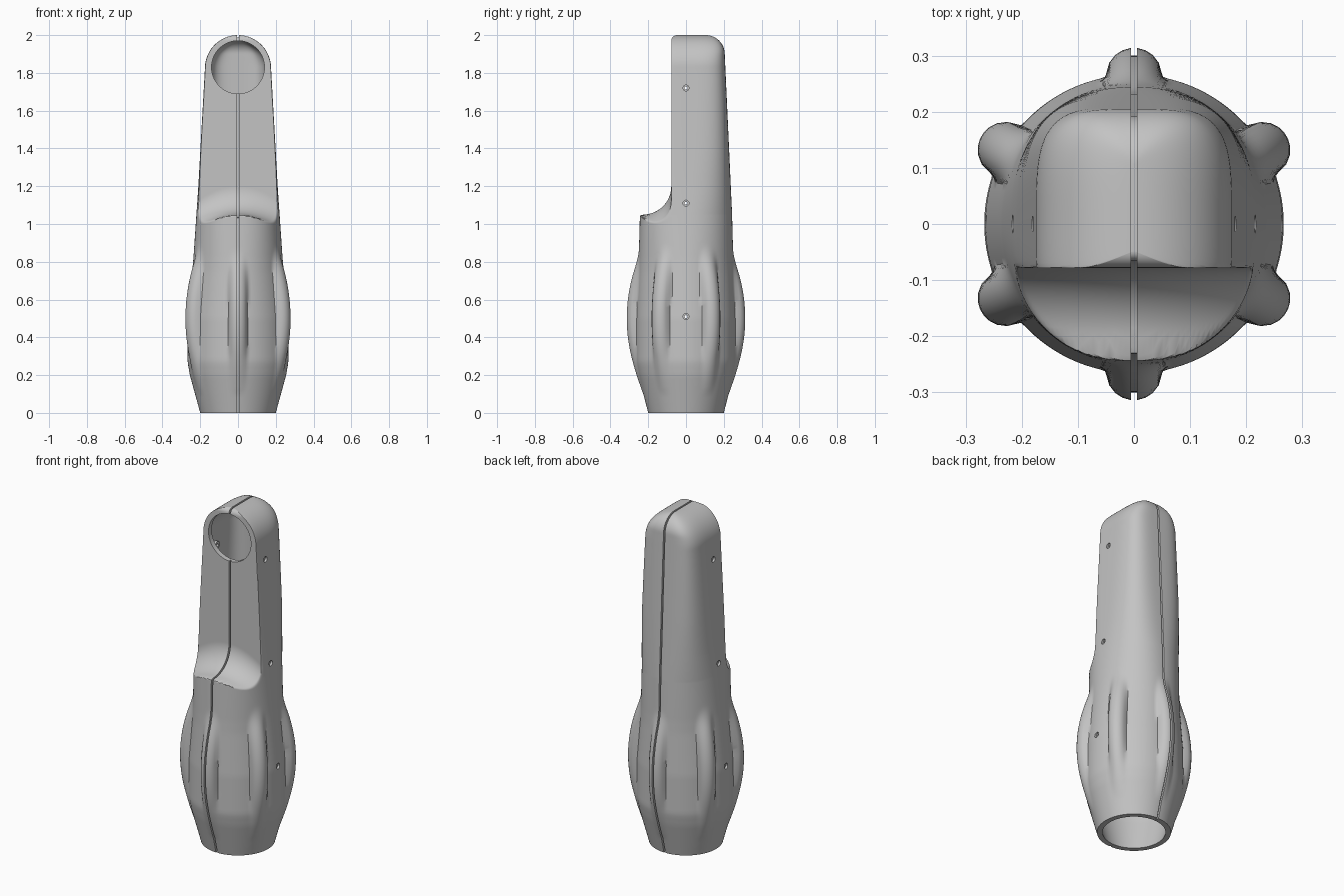
import bpy, bmesh
from math import sin, cos, pi, sqrt, atan2, radians
from mathutils import Matrix

if "Cube" in bpy.data.objects:
    bpy.data.objects.remove(bpy.data.objects["Cube"])

GREY = (0.55, 0.55, 0.55, 1)
mat = bpy.data.materials.new("plain grey plastic")
mat.use_nodes = True
mat.diffuse_color = GREY
mat.node_tree.nodes["Principled BSDF"].inputs["Base Color"].default_value = GREY

WALL, SEGS, ARCH, ARCH_Z = 0.03, 144, 0.175, 1.825
WIDTH = [(0, .2), (.2, .255), (.27, .267), (.5, .265), (.82, .236), (1.2, .21), (ARCH_Z, ARCH)]
DEPTH = [(0, .2), (.2, .252), (.27, .266), (.5, .266), (.82, .25), (1.05, .244), (1.9, .205)]
SQUARE = [(0, 2), (.75, 2), (1.05, 2.3), (1.4, 3.2), (1.9, 4)]


def lerp(table, z):
    if z <= table[0][0]:
        return table[0][1]
    for (z0, v0), (z1, v1) in zip(table, table[1:]):
        if z <= z1:
            return v0 + (v1 - v0) * (z - z0) / (z1 - z0)
    return table[-1][1]


def smooth_max(a, b, k):
    h = max(k - abs(a - b), 0) / k
    return max(a, b) + h * h * k / 4


def arc(r, d):
    return sqrt(max(r * r - d * d, 0))


def front_limit(x, z, t):
    """Flat front of the neck, scooping out into the thumb ledge."""
    if z > 1.97:
        return -.048 - arc(.03 - t, z - 1.97)
    drop = z + t + .07 * (x / .2) ** 2
    u = max(0, (1.2 - drop) / .15)
    if u >= 1:
        return -.228 - (u - 1) * .6 + t
    return -.078 - .15 * (1 - sqrt(1 - u * u)) + t


def rib_radius(theta, z, t):
    """Outer radius of the nearest of six bowed grip ribs."""
    d = (theta - pi / 6 + pi / 6) % (pi / 3) - pi / 6
    a = .05 - t * .5
    c = .264 - .062 * ((z - .5) / .32) ** 2 - t * .5
    if c < .12 or abs(c * sin(d)) >= a:
        return 0
    return c * cos(d) + arc(a, c * sin(d))


def section(z, t, ribs):
    w = lerp(WIDTH, z) - t if z < ARCH_Z else arc(ARCH - t, z - ARCH_Z)
    b = lerp(DEPTH, z) - t if z < 1.9 else .105 + arc(.1 - t, z - 1.9)
    n = lerp(SQUARE, z)
    for i in range(SEGS):
        p = 2 * pi * (i + .5) / SEGS
        theta = atan2(b * sin(p), w * cos(p))
        r = (abs(cos(theta) / w) ** n + abs(sin(theta) / b) ** n) ** (-1 / n)
        if ribs and .1 < z < .9:
            r = smooth_max(r, rib_radius(theta, z, t), .02)
        x, y = r * cos(theta), r * sin(theta)
        if z > .9:
            y = smooth_max(y, front_limit(x, z, t), .012)
        yield x, y, z


def finish(bm, name):
    bmesh.ops.recalc_face_normals(bm, faces=bm.faces)
    me = bpy.data.meshes.new(name)
    bm.to_mesh(me)
    bm.free()
    me.materials.append(mat)
    ob = bpy.data.objects.new(name, me)
    bpy.context.collection.objects.link(ob)
    return ob


def body(name, t, bottom, ribs):
    """Closed loft of the handle, inset by t."""
    zs = [bottom] if bottom < 0 else []
    zs += [i * .02 for i in range(48)]
    zs += [.96 + i * .004 for i in range(61)]
    zs += [1.2 + i * (ARCH_Z - 1.2) / 12 for i in range(1, 12)]
    zs += [ARCH_Z + (ARCH - t) * sin(radians(a)) for a in range(0, 89, 4)]
    zs.append(ARCH_Z + (ARCH - t) * sin(radians(89)))
    bm = bmesh.new()
    rings = [[bm.verts.new(co) for co in section(z, t, ribs)] for z in zs]
    for lo, hi in zip(rings, rings[1:]):
        for i in range(SEGS):
            j = (i + 1) % SEGS
            bm.faces.new((lo[i], lo[j], hi[j], hi[i]))
    bm.faces.new(rings[0])
    bm.faces.new(rings[-1])
    return finish(bm, name)


def cylinder(name, r, length, centre, axis):
    bm = bmesh.new()
    bmesh.ops.create_cone(bm, cap_ends=True, segments=64 if r > .1 else 20,
                          radius1=r, radius2=r, depth=length)
    bm.transform(Matrix.Translation(centre) @ Matrix.Rotation(pi / 2, 4, axis))
    return finish(bm, name)


def cut(ob, cutter):
    mod = ob.modifiers.new("cut", 'BOOLEAN')
    mod.operation, mod.solver, mod.object = 'DIFFERENCE', 'EXACT', cutter
    bpy.context.view_layer.objects.active = ob
    bpy.ops.object.modifier_apply(modifier=mod.name)
    bpy.data.objects.remove(cutter)


# Hollow two-piece shell with a shallow seam groove on the centre line
shell = body("handle_shell", 0, 0, True)
cut(shell, body("cavity", WALL, -.05, False))
bm = bmesh.new()
bmesh.ops.create_cube(bm, size=1, matrix=Matrix.Translation((0, 0, 1)) @ Matrix.Diagonal((.01, .9, 2.2, 1)))
groove = finish(bm, "seam_groove")
cut(groove, body("groove_floor", .013, -.2, True))
cut(shell, groove)

# Round opening at the top of the front
cut(shell, cylinder("front_opening", .14, .3, (0, -.15, 1.83), 'X'))

# Screw holes through both sides, each with a short boss inside
for z in (.51, 1.11, 1.72):
    wall = lerp(WIDTH, z)
    for side, label in ((1, "left"), (-1, "right")):
        cut(shell, cylinder("screw_hole", .016, .1, (side * wall, 0, z), 'Y'))
        boss = cylinder(f"screw_boss_{label}_{round(z * 100)}", .022, .034,
                        (side * (wall - .029), 0, z), 'Y')
        cut(boss, cylinder("boss_bore", .008, .1, (side * (wall - .029), 0, z), 'Y'))

# Smooth shading with crisp edges
for ob in bpy.context.collection.objects:
    if ob.type == 'MESH' and mat.name in ob.data.materials:
        ob.select_set(True)
        bpy.context.view_layer.objects.active = ob
        bpy.ops.object.shade_smooth_by_angle(angle=radians(35))
        ob.select_set(False)
